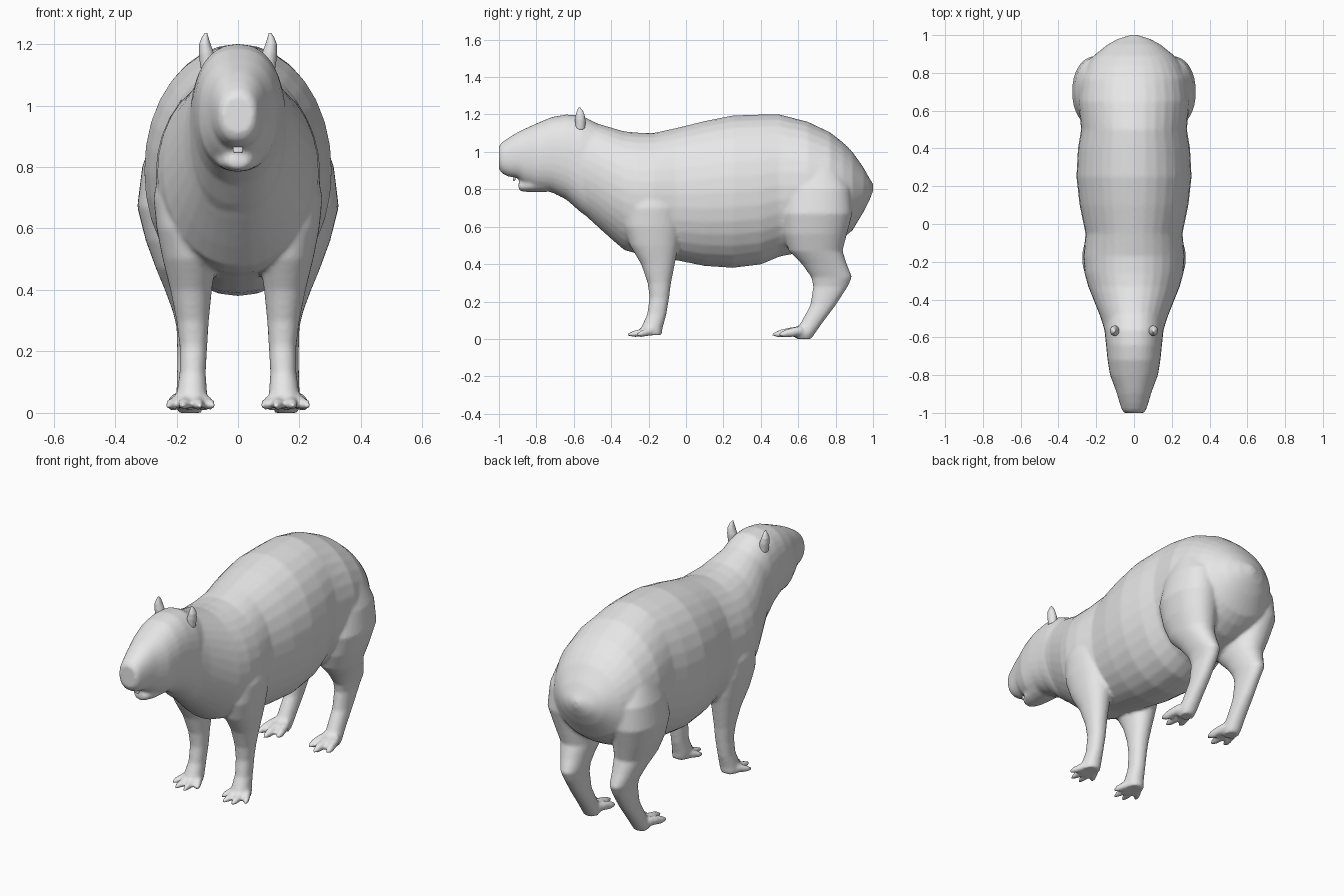
import bpy, bmesh, math
from mathutils import Vector

fur = bpy.data.materials.new("plain grey")
fur.diffuse_color = (0.8, 0.8, 0.8, 1)


def loft(bm, rings, n=32, power=2.0):
    """Closed tube through rings of (centre, half-axis u, half-axis v)."""
    loops = []
    for c, u, v in rings:
        loop = []
        for i in range(n):
            a = 2 * math.pi * i / n
            ca, sa = math.cos(a), math.sin(a)
            p = math.copysign(abs(ca) ** (2 / power), ca)
            q = math.copysign(abs(sa) ** (2 / power), sa)
            loop.append(bm.verts.new(Vector(c) + Vector(u) * p + Vector(v) * q))
        loops.append(loop)
    for a, b in zip(loops, loops[1:]):
        for i in range(n):
            j = (i + 1) % n
            bm.faces.new((a[i], a[j], b[j], b[i]))
    bm.faces.new(loops[0][::-1])
    bm.faces.new(loops[-1])


def trunk(bm, rows, power):
    """Rows of (y, bottom, top, half width)."""
    loft(bm, [((0, y, (b + t) / 2), (w, 0, 0), (0, 0, (t - b) / 2))
              for y, b, t, w in rows], power=power)


def leg(bm, rows, s):
    """Rows of (z, back and front limits in y, inner and outer limits in x)."""
    loft(bm, [((s * (x0 + x1) / 2, (y0 + y1) / 2, z),
               ((x1 - x0) / 2, 0, 0), (0, (y1 - y0) / 2, 0))
              for z, y0, y1, x0, x1 in rows], power=2.15)


def toe(bm, base, tip, r):
    """Tapered toe ending in a blunt claw."""
    a, b = Vector(base), Vector(tip)
    rings = []
    for t, k in ((0, 1.0), (0.4, 1.0), (0.7, 0.85), (0.9, 0.55), (1, 0.25)):
        rings.append((a.lerp(b, t), (r * k, 0, 0), (0, 0, r * k)))
    loft(bm, rings, n=12)


def finish(name, bm, voxel, smooth):
    bmesh.ops.recalc_face_normals(bm, faces=bm.faces)
    me = bpy.data.meshes.new(name)
    bm.to_mesh(me)
    bm.free()
    me.materials.append(fur)
    ob = bpy.data.objects.new(name, me)
    bpy.context.collection.objects.link(ob)
    for p in me.polygons:
        p.use_smooth = True
    # fuse the overlapping volumes into one skin and soften the joins
    m = ob.modifiers.new("fuse", 'REMESH')
    m.mode = 'VOXEL'
    m.voxel_size = voxel
    m.use_smooth_shade = True
    m = ob.modifiers.new("soften", 'SMOOTH')
    m.factor = 0.5
    m.iterations = smooth
    return ob


bm = bmesh.new()

# head and snout, running back into the neck
trunk(bm, [(-1.0, 0.91, 1.03, 0.05), (-0.985, 0.885, 1.05, 0.064),
           (-0.95, 0.868, 1.075, 0.075), (-0.90, 0.86, 1.105, 0.09),
           (-0.87, 0.83, 1.12, 0.10), (-0.80, 0.795, 1.152, 0.127),
           (-0.72, 0.785, 1.186, 0.14), (-0.64, 0.745, 1.20, 0.148),
           (-0.56, 0.675, 1.195, 0.157), (-0.48, 0.62, 1.155, 0.16)], 2.3)

# lower jaw
trunk(bm, [(-0.895, 0.80, 0.838, 0.025), (-0.885, 0.79, 0.842, 0.04),
           (-0.84, 0.785, 0.86, 0.065), (-0.75, 0.785, 0.90, 0.09)], 2.0)

# neck, barrel and rump
trunk(bm, [(-0.60, 0.72, 1.18, 0.145), (-0.50, 0.625, 1.16, 0.175),
           (-0.40, 0.535, 1.13, 0.215), (-0.33, 0.475, 1.11, 0.243),
           (-0.26, 0.455, 1.103, 0.262), (-0.17, 0.445, 1.102, 0.268),
           (-0.05, 0.42, 1.128, 0.257), (0.10, 0.39, 1.165, 0.288),
           (0.25, 0.38, 1.195, 0.305), (0.40, 0.398, 1.20, 0.297),
           (0.50, 0.44, 1.20, 0.28), (0.65, 0.47, 1.162, 0.295),
           (0.77, 0.50, 1.105, 0.282), (0.84, 0.54, 1.05, 0.25),
           (0.89, 0.58, 1.0, 0.215), (0.95, 0.68, 0.915, 0.14),
           (0.98, 0.74, 0.86, 0.085), (1.0, 0.79, 0.83, 0.02)], 2.05)

front_rows = [(0.02, -0.25, -0.13, 0.105, 0.205), (0.06, -0.24, -0.125, 0.10, 0.20),
              (0.13, -0.208, -0.105, 0.105, 0.19), (0.22, -0.195, -0.09, 0.10, 0.19),
              (0.30, -0.205, -0.08, 0.095, 0.20), (0.40, -0.24, -0.06, 0.085, 0.22),
              (0.50, -0.30, -0.04, 0.07, 0.245), (0.60, -0.33, -0.03, 0.07, 0.265),
              (0.70, -0.32, -0.04, 0.08, 0.275), (0.82, -0.28, -0.08, 0.10, 0.25)]
hind_rows = [(0.0, 0.59, 0.67, 0.12, 0.195), (0.03, 0.57, 0.69, 0.11, 0.205),
             (0.08, 0.61, 0.725, 0.11, 0.20), (0.18, 0.665, 0.80, 0.108, 0.197),
             (0.28, 0.68, 0.865, 0.105, 0.20), (0.33, 0.67, 0.888, 0.10, 0.212),
             (0.40, 0.62, 0.86, 0.09, 0.238), (0.47, 0.55, 0.837, 0.075, 0.267),
             (0.56, 0.52, 0.86, 0.07, 0.30), (0.67, 0.51, 0.89, 0.07, 0.328),
             (0.80, 0.54, 0.88, 0.08, 0.312), (0.92, 0.60, 0.82, 0.10, 0.27)]

for s in (-1, 1):
    leg(bm, front_rows, s)
    leg(bm, hind_rows, s)
    # four front toes
    for d, y in ((-0.072, -0.265), (-0.028, -0.315), (0.028, -0.315), (0.078, -0.265)):
        toe(bm, (s * (0.152 + d * 0.45), -0.18, 0.042), (s * (0.152 + d), y, 0.022), 0.022)
    # three hind toes
    for d, y in ((-0.058, 0.50), (0.0, 0.46), (0.062, 0.495)):
        toe(bm, (s * (0.158 + d * 0.5), 0.62, 0.045), (s * (0.158 + d), y, 0.022), 0.026)

finish("body", bm, 0.010, 4)

# upright, slightly forward facing ears
for s, name in ((-1, "left_ear"), (1, "right_ear")):
    bm = bmesh.new()
    loft(bm, [((s * 0.098, -0.565, 1.12), (0.024, 0, 0), (0, 0.026, 0)),
              ((s * 0.103, -0.565, 1.17), (0.025, 0, 0), (0, 0.028, 0)),
              ((s * 0.108, -0.566, 1.20), (0.019, 0, 0), (0, 0.024, 0)),
              ((s * 0.107, -0.567, 1.22), (0.012, 0, 0), (0, 0.016, 0)),
              ((s * 0.104, -0.570, 1.237), (0.004, 0, 0), (0, 0.006, 0))], n=16)
    finish(name, bm, 0.004, 2)

# small front tooth between snout and jaw
bm = bmesh.new()
loft(bm, [((0, -0.915, 0.885), (0.018, 0, 0), (0, 0.01, 0)),
          ((0, -0.92, 0.845), (0.016, 0, 0), (0, 0.006, 0))], n=12, power=4)
finish("front_tooth", bm, 0.004, 1)
